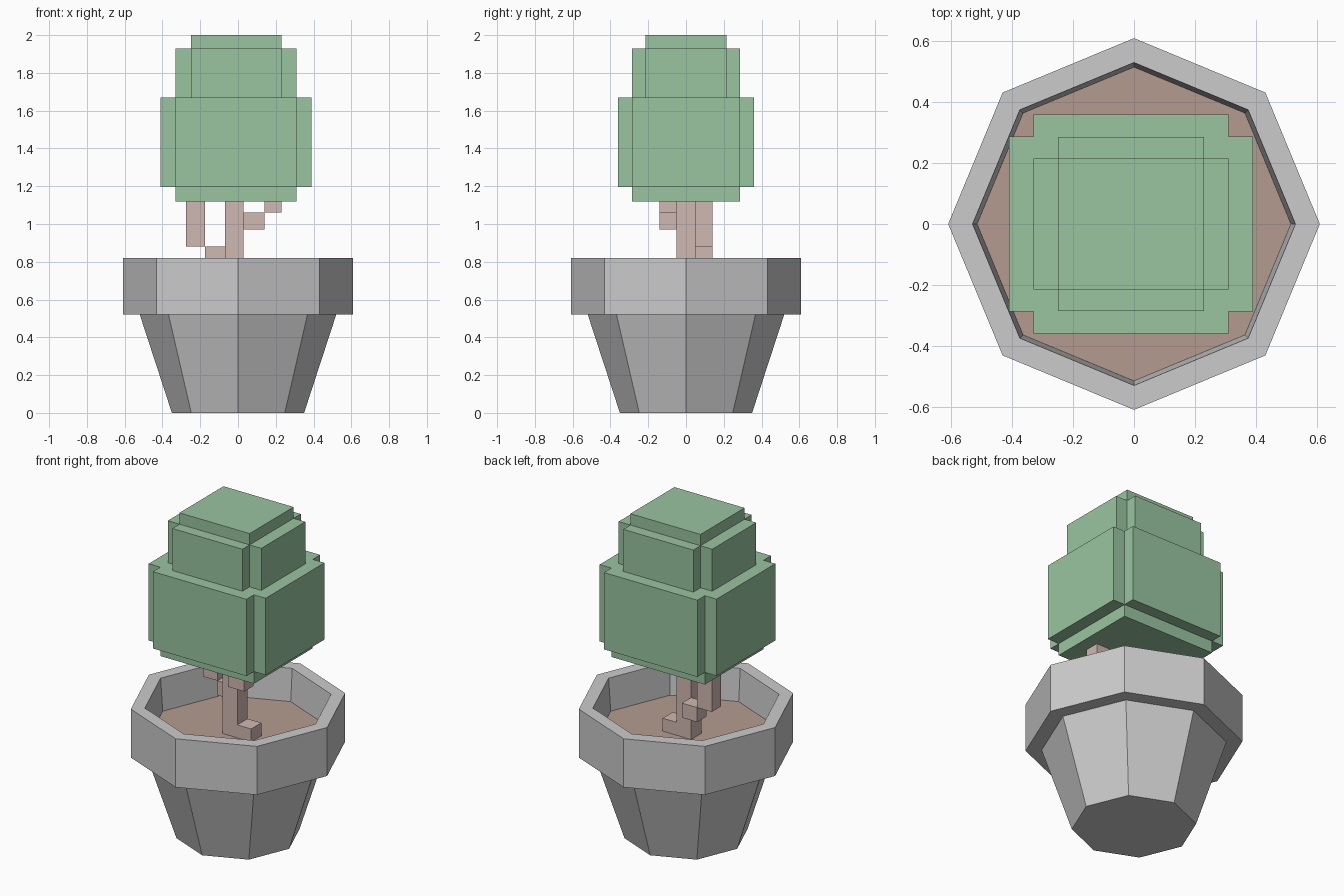
import bpy, bmesh, math

if "Cube" in bpy.data.objects:
    bpy.data.objects.remove(bpy.data.objects["Cube"])


def material(name, rgb):
    m = bpy.data.materials.new(name)
    m.diffuse_color = (*rgb, 1)
    m.use_nodes = True
    m.node_tree.nodes["Principled BSDF"].inputs["Base Color"].default_value = m.diffuse_color
    return m


def finish(bm, name, mat=None):
    bmesh.ops.remove_doubles(bm, verts=bm.verts[:], dist=1e-4)
    bmesh.ops.dissolve_degenerate(bm, edges=bm.edges[:], dist=1e-4)
    bmesh.ops.recalc_face_normals(bm, faces=bm.faces[:])
    me = bpy.data.meshes.new(name)
    bm.to_mesh(me)
    bm.free()
    ob = bpy.data.objects.new(name, me)
    bpy.context.collection.objects.link(ob)
    if mat:
        me.materials.append(mat)
    return ob


def loft(name, rings, mat=None, cap_top=True):
    """Skin a stack of closed rings that share one point count."""
    bm = bmesh.new()
    loops = [[bm.verts.new(p) for p in ring] for ring in rings]
    for a, b in zip(loops, loops[1:]):
        n = len(a)
        for i in range(n):
            j = (i + 1) % n
            bm.faces.new((a[i], a[j], b[j], b[i]))
    bm.faces.new(loops[0][::-1])
    if cap_top:
        bm.faces.new(loops[-1])
    return finish(bm, name, mat)


def octagon(r, z):
    return [(r * math.cos(i * math.pi / 4), r * math.sin(i * math.pi / 4), z) for i in range(8)]


def cross(hx, ix, hy, iy, z, cx=-0.01):
    """Rectangle with notched corners; hx == ix and hy == iy gives a plain box."""
    pts = []
    for sx, sy in ((1, 1), (-1, 1), (-1, -1), (1, -1)):
        corner = [(hx, iy), (ix, iy), (ix, hy)]
        if sx * sy < 0:
            corner.reverse()
        pts += [(cx + sx * x, sy * y, z) for x, y in corner]
    return pts


def box(name, x0, x1, y0, y1, z0, z1, mat):
    ring = lambda z: [(x0, y0, z), (x1, y0, z), (x1, y1, z), (x0, y1, z)]
    return loft(name, [ring(z0), ring(z1)], mat)


green = material("leaf_green", (0.32, 0.55, 0.35))
bark = material("bark", (0.63, 0.48, 0.44))
earth = material("earth", (0.46, 0.33, 0.28))

# Octagonal pot with a thick collar and hollow mouth
SOIL = 0.62
loft("pot", [octagon(r, z) for r, z in (
    (0.35, 0), (0.52, 0.52), (0.61, 0.52), (0.61, 0.82), (0.53, 0.82), (0.515, SOIL))],
    cap_top=False)

# Soil surface
bm = bmesh.new()
bm.faces.new([bm.verts.new(p) for p in octagon(0.515, SOIL)])
finish(bm, "soil", earth)

# Trunk, root and stepped branches
LEAF = 1.12
box("trunk", -0.07, 0.03, -0.05, 0.05, SOIL, LEAF, bark)
box("root", 0.03, 0.125, -0.05, 0.05, SOIL, 0.70, bark)
box("left_branch_joint", -0.175, -0.07, 0.05, 0.14, 0.79, 0.88, bark)
box("left_branch", -0.275, -0.175, 0.05, 0.14, 0.88, LEAF, bark)
box("right_branch_joint", 0.03, 0.14, -0.14, -0.05, 0.97, 1.06, bark)
box("right_branch", 0.14, 0.23, -0.14, -0.05, 1.06, LEAF, bark)

# Foliage: stepped blocks skinned as one closed shell
low = (0.32, 0.32, 0.287, 0.287)
wide = (0.40, 0.32, 0.36, 0.287)
upper = (0.32, 0.24, 0.285, 0.215)
top = (0.24, 0.24, 0.215, 0.215)
loft("foliage", [cross(*s, z) for s, z in (
    (low, LEAF), (low, 1.195), (wide, 1.195), (wide, 1.67),
    (upper, 1.67), (upper, 1.93), (top, 1.93), (top, 2.0))], green)
